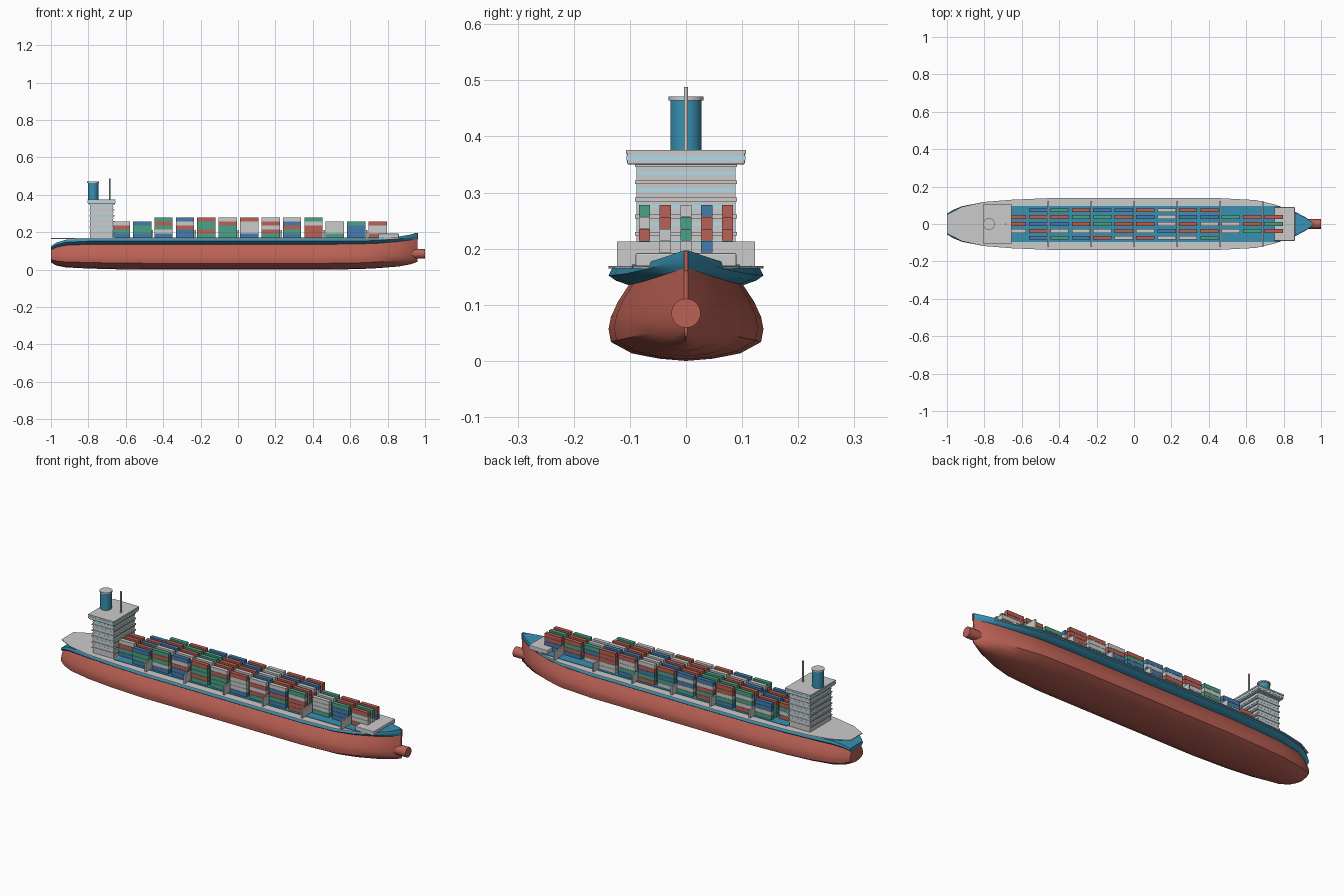
import bpy, bmesh, random
from mathutils import Matrix

if "Cube" in bpy.data.objects:
    bpy.data.objects.remove(bpy.data.objects["Cube"])
random.seed(4)


def material(name, rgb):
    m = bpy.data.materials.new(name)
    m.diffuse_color = (*rgb, 1)
    m.use_nodes = True
    m.node_tree.nodes["Principled BSDF"].inputs["Base Color"].default_value = m.diffuse_color
    return m


RED = material("hull_red", (0.50, 0.12, 0.09))
BLUE = material("deck_blue", (0.04, 0.28, 0.44))
GLASS = material("glass", (0.45, 0.72, 0.82))
BOX_COLOURS = [RED, material("box_blue", (0.06, 0.20, 0.42)),
               material("box_green", (0.07, 0.36, 0.24)), None]


def finish(name, bm, mat=None, smooth=False):
    bmesh.ops.recalc_face_normals(bm, faces=bm.faces)
    me = bpy.data.meshes.new(name)
    bm.to_mesh(me)
    bm.free()
    ob = bpy.data.objects.new(name, me)
    bpy.context.collection.objects.link(ob)
    if mat:
        me.materials.append(mat)
    if smooth:
        bpy.context.view_layer.objects.active = ob
        ob.select_set(True)
        bpy.ops.object.shade_smooth_by_angle(angle=0.6)
        ob.select_set(False)
    return ob


def box(name, x0, x1, half_y, z0, z1, mat=None, y=0, bevel=0):
    bm = bmesh.new()
    bmesh.ops.create_cube(bm, size=1, matrix=Matrix.Translation(((x0 + x1) / 2, y, (z0 + z1) / 2))
                          @ Matrix.Diagonal((x1 - x0, half_y * 2, z1 - z0, 1)))
    if bevel:
        bmesh.ops.bevel(bm, geom=bm.edges[:], offset=bevel, segments=2, affect='EDGES', profile=0.5)
    return finish(name, bm, mat)


def cylinder(name, r, x, z0, z1, mat=None, segs=32):
    bm = bmesh.new()
    bmesh.ops.create_cone(bm, cap_ends=True, segments=segs, radius1=r, radius2=r, depth=z1 - z0,
                          matrix=Matrix.Translation((x, 0, (z0 + z1) / 2)))
    return finish(name, bm, mat, True)


def loft(name, rings, mat):
    bm = bmesh.new()
    loops = [[bm.verts.new(p) for p in ring] for ring in rings]
    n = len(loops[0])
    for a, b in zip(loops, loops[1:]):
        for i in range(n):
            j = (i + 1) % n
            bm.faces.new((a[i], a[j], b[j], b[i]))
    bm.faces.new(loops[0])
    bm.faces.new(loops[-1][::-1])
    return finish(name, bm, mat, True)


# Hull stations: x, half width, keel z, seam z, rim z
W = 0.138
STATIONS = [(-1.0, .055, .038, .105, .125), (-.97, .074, .022, .120, .145),
            (-.92, .095, .012, .130, .160), (-.8, .118, .006, .135, .166),
            (-.65, .130, .002, .135, .166), (-.46, W, 0, .135, .166),
            (.46, W, 0, .135, .166), (.65, .128, .003, .137, .166),
            (.75, .105, .008, .141, .168), (.86, .066, .017, .150, .177),
            (.92, .034, .028, .158, .187), (.96, .004, .042, .165, .197)]


def rings(profile, lo, hi):
    out = []
    for s in STATIONS:
        half = [(y * s[1], s[lo] + t * (s[hi] - s[lo])) for y, t in profile]
        left = [(-y, z) for y, z in reversed(half) if y > 0]
        out.append([(s[0], y, z) for y, z in half + left])
    return out


# Lower hull, upper band, bulb and stem
loft("lower_hull", rings([(0, 0), (.35, .03), (.7, .1), (.97, .25), (1, .42),
                          (.97, .58), (.88, .78), (.74, 1)], 2, 3), RED)
loft("upper_hull_band", rings([(.74, 0), (.9, .25), (1, .55), (.95, 1)], 3, 4), BLUE)
bulb = cylinder("bow_bulb", .026, 0, -.04, .04, RED)
bulb.data.transform(Matrix.Translation((.96, 0, .085)) @ Matrix.Rotation(1.5707963, 4, 'Y'))
box("stem_bar", .945, .963, .004, .16, .195, RED)

# Flat deck plate following the hull plan
bm = bmesh.new()
plan = [(-1, .05), (-.92, .092), (-.8, .118), (-.65, .130), (-.46, W), (.46, W),
        (.65, .128), (.75, .105), (.86, .066)]
outline = plan + [(x, -y) for x, y in reversed(plan)]
face = bm.faces.new([bm.verts.new((x, y, .165)) for x, y in outline])
top = bmesh.ops.extrude_face_region(bm, geom=[face])
bmesh.ops.translate(bm, vec=(0, 0, .004),
                    verts=[v for v in top["geom"] if isinstance(v, bmesh.types.BMVert)])
finish("main_deck", bm)
box("hatch_floor", -.66, .78, .096, .166, .1715, BLUE)
box("forecastle", .75, .86, .09, .168, .192, bevel=.003)

# Lashing bulkheads across the deck
for i in range(6):
    x = -.458 + i * .2295
    box(f"bulkhead_{i}", x - .004, x + .004, .123, .168, .213)

# Container stacks
for bay in range(13):
    x = -.627 + bay * .1145
    tiers = 5 if 2 <= bay <= 9 else 4
    side = 2 if 1 <= bay <= 9 else 1
    for row in range(-side, side + 1):
        for tier in range(tiers):
            z = .1715 + tier * .0215
            box(f"container_{bay}_{row}_{tier}", x - .049, x + .049, .0102, z, z + .0205,
                random.choice(BOX_COLOURS), y=row * .037)

# Accommodation block: stacked decks with ledges and window strips
for d in range(6):
    z = .169 + d * .0305
    box(f"cabin_deck_{d}", -.79, -.668, .088, z, z + .0305)
    box(f"deck_ledge_{d}", -.795, -.661, .0905, z + .024, z + .0305)
    if d:
        box(f"cabin_windows_{d}", -.791, -.6665, .0885, z + .010, z + .017, GLASS)

# Bridge, roof, funnel and mast
box("bridge", -.803, -.657, .105, .35, .372, bevel=.003)
box("bridge_windows", -.8045, -.6555, .1062, .357, .366, GLASS)
box("bridge_roof", -.805, -.655, .107, .369, .376)
cylinder("funnel", .028, -.775, .374, .468, BLUE)
cylinder("funnel_cap", .031, -.775, .464, .471)
cylinder("radar_mast", .004, -.687, .374, .488, segs=12)
